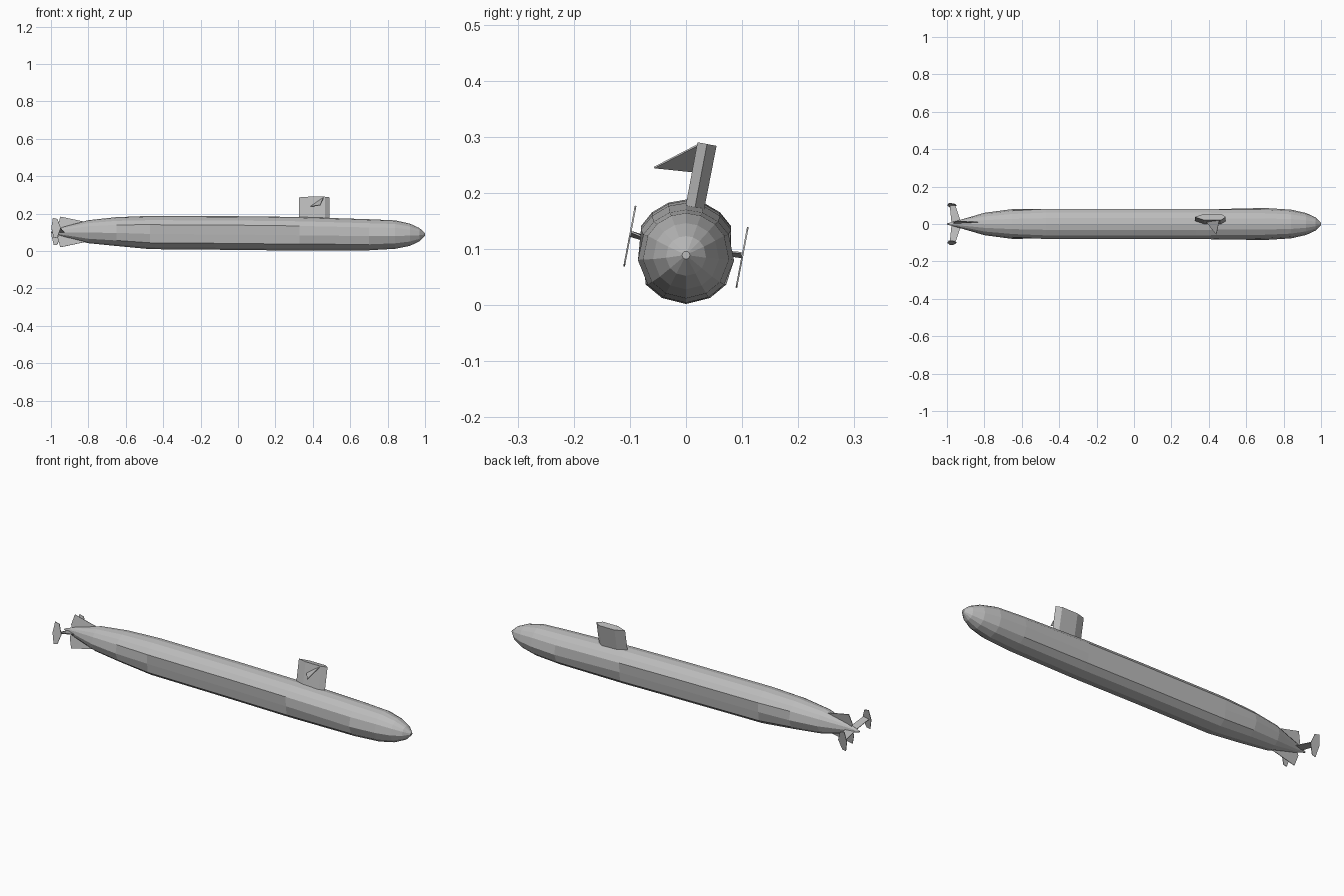
import bpy, bmesh
from math import cos, sin, radians

cube = bpy.data.objects.get("Cube")
if cube:
    bpy.data.objects.remove(cube)

grey = bpy.data.materials.new("hull_grey")
grey.use_nodes = True
tone = (0.5, 0.5, 0.5, 1)
grey.diffuse_color = tone
grey.node_tree.nodes["Principled BSDF"].inputs["Base Color"].default_value = tone

LEAN = 0.19  # sideways roll of the upright parts


def finish(name, bm):
    bmesh.ops.recalc_face_normals(bm, faces=bm.faces)
    mesh = bpy.data.meshes.new(name)
    bm.to_mesh(mesh)
    bm.free()
    mesh.materials.append(grey)
    obj = bpy.data.objects.new(name, mesh)
    bpy.context.collection.objects.link(obj)
    return obj


def loft(name, rings):
    bm = bmesh.new()
    loops = [[bm.verts.new(p) for p in ring] for ring in rings]
    n = len(loops[0])
    for a, b in zip(loops, loops[1:]):
        for i in range(n):
            j = (i + 1) % n
            bm.faces.new((a[i], a[j], b[j], b[i]))
    bm.faces.new(loops[0])
    bm.faces.new(loops[-1])
    return finish(name, bm)


def plate(name, points, thickness=0.003):
    bm = bmesh.new()
    bm.faces.new([bm.verts.new(p) for p in points])
    obj = finish(name, bm)
    solid = obj.modifiers.new("Thickness", "SOLIDIFY")
    solid.thickness = thickness
    solid.offset = 0
    return obj


# Hull: faceted sections with broad flat side panels amidships
ANGLES = (28, 48, 70, 90, 110, 132, 152, 185, 218, 242, 270, 298, 322, 355)


def section(x, bottom, top, width, flat):
    mid, rz = (top + bottom) / 2, (top - bottom) / 2
    ring = []
    for a in ANGLES:
        c, s = cos(radians(a)), sin(radians(a))
        if a in (185, 355):  # pull the middle of each side onto its flat panel
            c *= 1 - 0.15 * flat
        ring.append((x, width * c, mid + rz * s))
    return ring


STATIONS = (  # x, bottom, top, half width, flatness
    (-1.0, .098, .104, .003, 0), (-.93, .075, .13, .022, 0),
    (-.80, .042, .165, .06, 0), (-.65, .027, .181, .08, 0),
    (-.47, .010, .188, .091, 1), (0, .006, .186, .091, 1),
    (.33, .002, .182, .091, 1), (.70, .004, .17, .086, 0),
    (.84, .012, .164, .077, 0), (.92, .028, .146, .059, 0),
    (.97, .052, .123, .036, 0), (1.0, .082, .096, .007, 0))
loft("hull", [section(*s) for s in STATIONS])

# Sail: leaning hexagonal tower
PLAN = ((.325, 0), (.375, .017), (.465, .017), (.49, 0), (.465, -.017), (.375, -.017))
loft("sail", [[(x, y + LEAN * (z - .09), z - .19 * y * (z > .2)) for x, y in PLAN]
              for z in (.16, .287)])

# Single diving plane on the right of the sail
plate("sail_plane", ((.388, .01, .238), (.457, .022, .286), (.44, -.057, .245)))

# Tail fins and end plates, rolled with the sail
for side, word in ((1, "upper"), (-1, "lower")):
    def rudder(x, h):
        return (x, side * h * LEAN, .102 + side * h)
    plate(word + "_rudder", [rudder(-.80, .05), rudder(-.95, .082),
                             rudder(-.965, .03), rudder(-.95, 0), rudder(-.80, 0)])

for side, word in ((1, "left"), (-1, "right")):
    z = .104 - side * .019
    plate(word + "_stern_plane", ((-.92, 0, .104), (-.93, side * .025, .1),
                                  (-.955, side * .099, z + .008),
                                  (-.985, side * .099, z), (-.975, 0, .1)))
    plate(word + "_end_plate", [(x, side * .1 + LEAN * h, z + h) for x, h in (
        (-.99, .054), (-.965, .048), (-.948, 0), (-.965, -.05), (-.985, -.054), (-.998, 0))])
